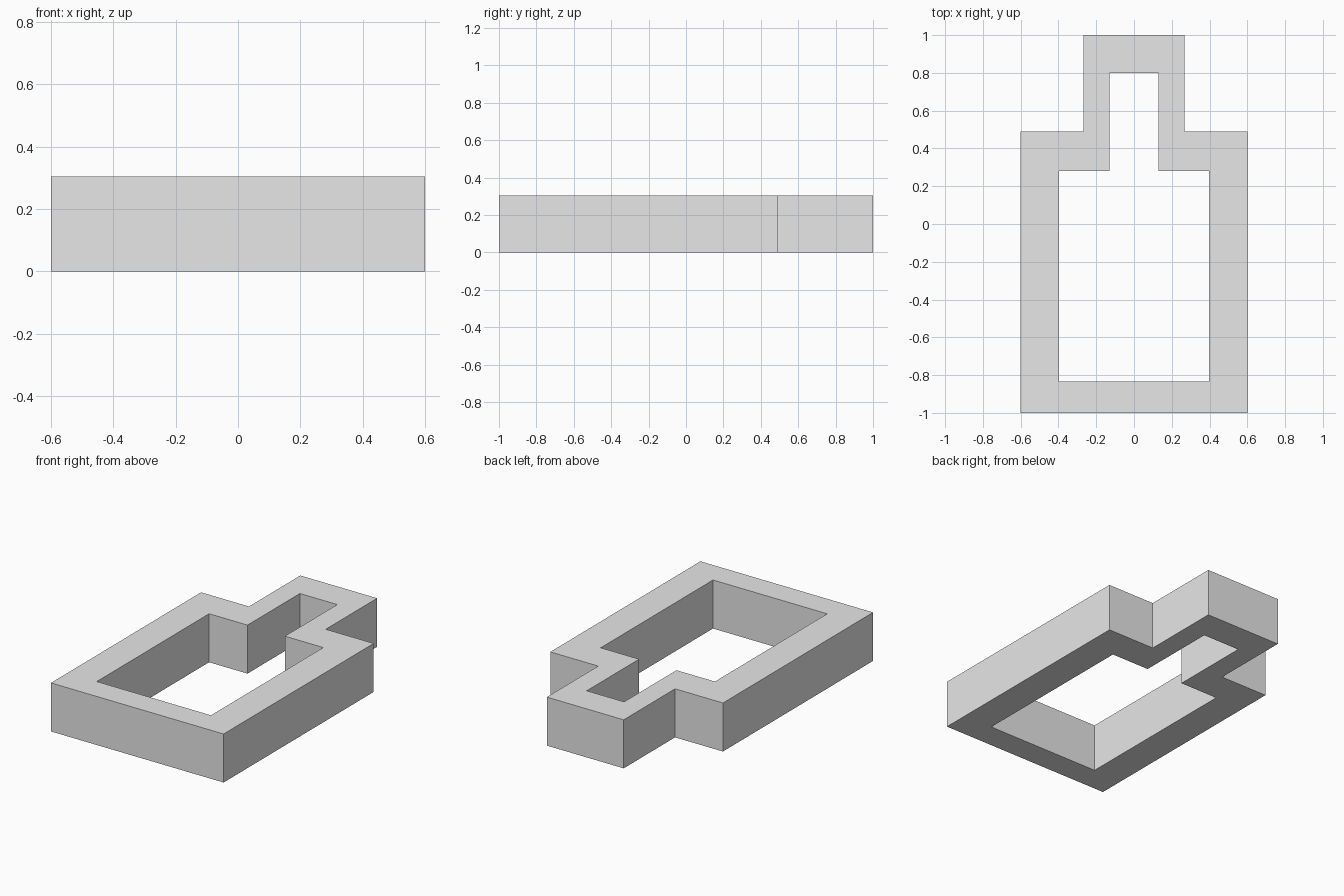
import bpy
import bmesh

HEIGHT = 0.305

cube = bpy.data.objects.get("Cube")
if cube:
    bpy.data.objects.remove(cube, do_unlink=True)

# Plain grey
grey = bpy.data.materials.new("plain_grey")
grey.use_nodes = True
colour = (0.8, 0.8, 0.8, 1)
grey.diffuse_color = colour
grey.node_tree.nodes["Principled BSDF"].inputs["Base Color"].default_value = colour


def stepped_outline(body, neck, front, shoulder, back):
    """Mirror the right half of a wide body with a narrow neck behind it."""
    half = [(body, front), (body, shoulder), (neck, shoulder), (neck, back)]
    return half + [(-x, y) for x, y in reversed(half)]


outer = stepped_outline(0.6, 0.267, -1, 0.49, 1)
inner = stepped_outline(0.397, 0.13, -0.835, 0.28, 0.8)

# Wall ring: matching corners of both outlines joined, then raised
bm = bmesh.new()
rings = [[bm.verts.new((x, y, 0)) for x, y in loop] for loop in (outer, inner)]
count = len(outer)
for i in range(count):
    j = (i + 1) % count
    bm.faces.new((rings[0][i], rings[0][j], rings[1][j], rings[1][i]))
raised = bmesh.ops.extrude_face_region(bm, geom=bm.faces[:], use_keep_orig=True)
top = [v for v in raised["geom"] if isinstance(v, bmesh.types.BMVert)]
bmesh.ops.translate(bm, verts=top, vec=(0, 0, HEIGHT))
bmesh.ops.recalc_face_normals(bm, faces=bm.faces[:])

mesh = bpy.data.meshes.new("stepped_wall_frame")
bm.to_mesh(mesh)
bm.free()
mesh.materials.append(grey)
frame = bpy.data.objects.new("stepped_wall_frame", mesh)
bpy.context.collection.objects.link(frame)
